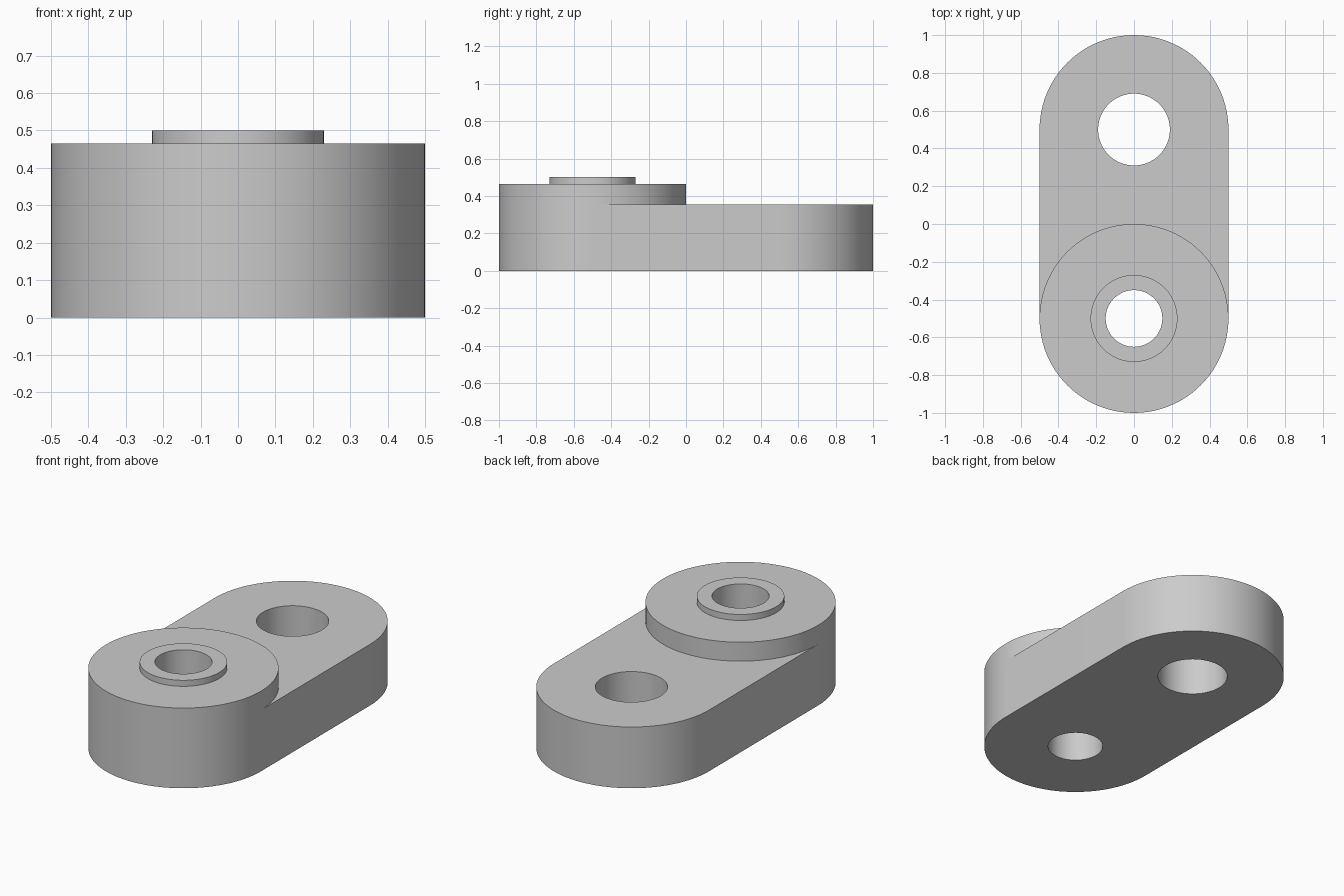
import bpy, bmesh
from math import sin, cos, pi

cube = bpy.data.objects.get("Cube")
if cube:
    bpy.data.objects.remove(cube, do_unlink=True)

SEG = 96
R = 0.5            # outer radius of both rounded ends
ARM_TOP = 0.355
BOSS_TOP = 0.465
COLLAR_TOP = 0.5

grey = bpy.data.materials.new("plain_grey")
grey.use_nodes = True
colour = (0.6, 0.6, 0.6, 1)
grey.diffuse_color = colour
grey.node_tree.nodes["Principled BSDF"].inputs["Base Color"].default_value = colour


def arc(cy, r, start, end, steps):
    """Points along an arc centred on (0, cy)."""
    angles = [start + (end - start) * i / steps for i in range(steps + 1)]
    return [(r * cos(a), cy + r * sin(a), 0) for a in angles]


def finish(name, bm):
    bmesh.ops.recalc_face_normals(bm, faces=bm.faces)
    mesh = bpy.data.meshes.new(name)
    bm.to_mesh(mesh)
    bm.free()
    mesh.materials.append(grey)
    obj = bpy.data.objects.new(name, mesh)
    bpy.context.collection.objects.link(obj)
    bpy.ops.object.select_all(action='DESELECT')
    obj.select_set(True)
    bpy.context.view_layer.objects.active = obj
    bpy.ops.object.shade_smooth_by_angle(angle=pi / 6)
    return obj


def add_loop(bm, points):
    verts = [bm.verts.new(p) for p in points]
    return [bm.edges.new((v, verts[i - 1])) for i, v in enumerate(verts)]


# Arm: rounded far end with a hole, hollowed at the front to meet the boss
bm = bmesh.new()
outline = arc(R, R, 0, pi, SEG // 2) + arc(-R, R, pi, 0, SEG // 2)
hole = arc(R, 0.19, 0, 2 * pi, SEG)[:-1]
edges = add_loop(bm, outline) + add_loop(bm, hole)
bmesh.ops.triangle_fill(bm, edges=edges, use_beauty=True, normal=(0, 0, 1))
base = list(bm.faces)
up = bmesh.ops.extrude_face_region(bm, geom=base, use_keep_orig=True)
top = [g for g in up["geom"] if isinstance(g, bmesh.types.BMVert)]
bmesh.ops.translate(bm, verts=top, vec=(0, 0, ARM_TOP))
bmesh.ops.recalc_face_normals(bm, faces=bm.faces)


# Drop the hidden wall where the arm meets the boss
def on_boss(v):
    return abs(v.co.x ** 2 + (v.co.y + R) ** 2 - R * R) < 1e-4


hidden = [f for f in bm.faces if abs(f.normal.z) < 0.1 and all(on_boss(v) for v in f.verts)]
bmesh.ops.delete(bm, geom=hidden, context='FACES_ONLY')
finish("arm", bm)

# Boss: turned profile with raised collar and through bore
profile = [(0.15, 0), (0.15, COLLAR_TOP), (0.23, COLLAR_TOP), (0.23, BOSS_TOP),
           (R, BOSS_TOP), (R, ARM_TOP), (R, 0)]
bm = bmesh.new()
rings = []
for r, z in profile:
    rings.append([bm.verts.new((x, y, z)) for x, y, _ in arc(-R, r, 0, 2 * pi, SEG)[:-1]])
for k, ring in enumerate(rings):
    following = rings[(k + 1) % len(rings)]
    for i in range(SEG):
        # Leave out the rear half of the lower wall, which is inside the arm
        if k == len(rings) - 2 and i < SEG // 2:
            continue
        j = (i + 1) % SEG
        bm.faces.new((ring[i], ring[j], following[j], following[i]))
finish("boss", bm)
